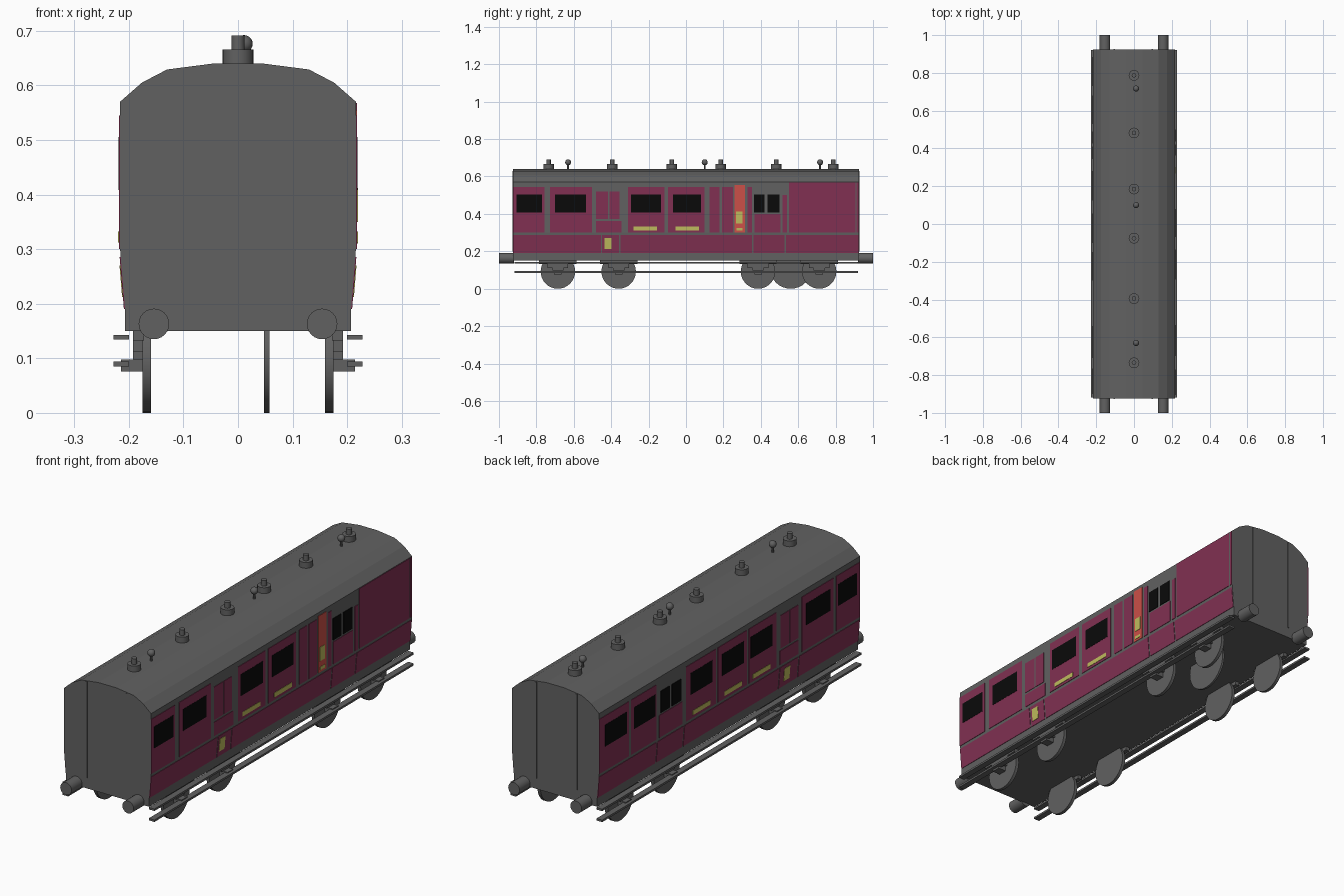
import bpy, bmesh, math
from mathutils import Matrix

if "Cube" in bpy.data.objects:
    bpy.data.objects.remove(bpy.data.objects["Cube"])


def material(name, rgb):
    m = bpy.data.materials.new(name)
    m.diffuse_color = (*rgb, 1)
    m.use_nodes = True
    m.node_tree.nodes["Principled BSDF"].inputs["Base Color"].default_value = m.diffuse_color
    return m


GREY = material("dark grey", (0.12, 0.12, 0.12))
MAROON = material("maroon", (0.22, 0.03, 0.085))
BLACK = material("window black", (0.003, 0.003, 0.003))
RED = material("red", (0.60, 0.08, 0.065))
YELLOW = material("pale yellow", (0.52, 0.50, 0.11))


def finish(name, bm, mat, smooth=False):
    bmesh.ops.recalc_face_normals(bm, faces=bm.faces)
    me = bpy.data.meshes.new(name)
    bm.to_mesh(me)
    bm.free()
    me.materials.append(mat)
    ob = bpy.data.objects.new(name, me)
    bpy.context.collection.objects.link(ob)
    if smooth:
        bpy.context.view_layer.objects.active = ob
        ob.select_set(True)
        bpy.ops.object.shade_smooth_by_angle(angle=math.radians(35))
        ob.select_set(False)
    return ob


def add_box(bm, x0, x1, y0, y1, z0, z1):
    m = Matrix.Translation(((x0 + x1) / 2, (y0 + y1) / 2, (z0 + z1) / 2))
    bmesh.ops.create_cube(bm, size=1, matrix=m @ Matrix.Diagonal((abs(x1 - x0), y1 - y0, z1 - z0, 1)))


def add_cyl(bm, centre, r, depth, axis="Z", n=24):
    rot = {"Z": Matrix(), "X": Matrix.Rotation(math.pi / 2, 4, "Y"), "Y": Matrix.Rotation(math.pi / 2, 4, "X")}[axis]
    bmesh.ops.create_cone(bm, cap_ends=True, segments=n, radius1=r, radius2=r, depth=depth,
                          matrix=Matrix.Translation(centre) @ rot)


# Body and roof: extruded cross-section
HALF = [(0.207, 0.15), (0.207, 0.19), (0.216, 0.30), (0.216, 0.57), (0.176, 0.605), (0.13, 0.629), (0.045, 0.64)]
bm = bmesh.new()
outline = HALF + [(-x, z) for x, z in reversed(HALF)]
face = bm.faces.new([bm.verts.new((x, -0.925, z)) for x, z in outline])
ext = bmesh.ops.extrude_face_region(bm, geom=[face])
bmesh.ops.translate(bm, vec=(0, 1.85, 0), verts=[v for v in ext["geom"] if isinstance(v, bmesh.types.BMVert)])
finish("carriage_body", bm, GREY)


# Thin plates that follow the side of the body
def side_x(z):
    return 0.207 + 0.009 * min(max((z - 0.19) / 0.11, 0), 1)


def plates(name, side, rects, mat, offset):
    bm = bmesh.new()
    for y0, y1, z0, z1 in rects:
        ring = [(side_x(z) + o, z) for z, o in ((z0, -0.001), (z0, offset), (z1, offset), (z1, -0.001))]
        ends = [[bm.verts.new((side * x, y, z)) for x, z in ring] for y in (y0, y1)]
        bm.faces.new(ends[0])
        bm.faces.new(ends[1])
        for i in range(4):
            j = (i + 1) % 4
            bm.faces.new((ends[0][i], ends[0][j], ends[1][j], ends[1][i]))
    finish(name, bm, mat)


def tall(spans, z0=0.3, z1=0.545):
    return [(a, b, z0, z1) for a, b in spans]


# Right side panels, windows and markings
right_panels = (
    tall([(-0.925, -0.455), (-0.448, -0.357), (-0.35, 0.353), (0.361, 0.527), (0.534, 0.923)], 0.19, 0.286)
    + tall([(-0.925, -0.757), (-0.727, -0.503), (-0.31, -0.115), (-0.095, 0.10), (0.125, 0.18), (0.192, 0.25), (0.328, 0.352)])
    + tall([(-0.48, -0.345)], 0.3, 0.362) + tall([(-0.48, -0.418), (-0.41, -0.355)], 0.372, 0.52)
    + tall([(0.365, 0.505)], 0.3, 0.40) + tall([(0.517, 0.54)], 0.3, 0.50)
    + tall([(0.55, 0.905), (0.912, 0.923)], 0.3, 0.568))
plates("right_panels", 1, right_panels, MAROON, 0.002)
plates("right_windows", 1, tall([(-0.905, -0.77), (-0.70, -0.535), (-0.295, -0.135), (-0.07, 0.08),
                                 (0.363, 0.42), (0.437, 0.50)], 0.408, 0.505), BLACK, 0.003)
plates("right_red_panel", 1, [(0.26, 0.315, 0.3, 0.555)], RED, 0.002)
plates("right_yellow_plates", 1, [(-0.28, -0.155, 0.312, 0.332), (-0.055, 0.07, 0.312, 0.332),
                                  (-0.437, -0.398, 0.212, 0.27), (0.267, 0.303, 0.35, 0.412),
                                  (0.270, 0.302, 0.31, 0.324)], YELLOW, 0.0035)

# Left side panels, windows and markings
left_panels = (
    tall([(-0.923, -0.494), (-0.486, -0.357), (-0.35, 0.318), (0.326, 0.51), (0.517, 0.925)], 0.19, 0.286)
    + tall([(-0.923, -0.755), (-0.735, -0.51), (-0.33, -0.135), (-0.12, 0.085), (0.10, 0.31), (0.52, 0.70), (0.715, 0.925)])
    + tall([(-0.485, -0.355)], 0.3, 0.362) + tall([(-0.485, -0.425), (-0.417, -0.36)], 0.372, 0.52)
    + tall([(0.335, 0.50)], 0.3, 0.40))
plates("left_panels", -1, left_panels, MAROON, 0.002)
plates("left_windows", -1, tall([(-0.90, -0.765), (-0.71, -0.54), (-0.30, -0.147), (-0.10, 0.055), (0.125, 0.28),
                                 (0.345, 0.41), (0.427, 0.49), (0.53, 0.68), (0.73, 0.885)], 0.408, 0.505), BLACK, 0.003)
plates("left_yellow_plates", -1, [(-0.285, -0.16, 0.312, 0.332), (-0.085, 0.04, 0.312, 0.332),
                                  (0.14, 0.265, 0.312, 0.332), (-0.43, -0.39, 0.212, 0.27)], YELLOW, 0.0035)

# End strips, buffers, footboards
bm = bmesh.new()
for end in (-1, 1):
    for x in (-0.104, 0.096):
        add_box(bm, x - 0.004, x + 0.004, end * 0.926 - 0.0015, end * 0.926 + 0.0015, 0.198, 0.63)
finish("end_strips", bm, GREY)

bm = bmesh.new()
for x in (-0.154, 0.154):
    for y in (-0.96, 0.96):
        add_cyl(bm, (x, y, 0.163), 0.028, 0.08, "Y")
finish("buffers", bm, GREY, True)

bm = bmesh.new()
for s in (-1, 1):
    add_box(bm, s * 0.20, s * 0.228, -0.918, 0.92, 0.134, 0.143)
    add_box(bm, s * 0.20, s * 0.228, -0.918, 0.92, 0.085, 0.094)
finish("footboards", bm, GREY)

# Wheels, springs and axle boxes
AXLES = (-0.685, -0.36, 0.385, 0.712)
wheels, springs = bmesh.new(), bmesh.new()
for y in AXLES:
    for s in (-1, 1):
        add_cyl(wheels, (s * 0.167, y, 0.092), 0.092, 0.015, "X", 32)
        a, b = s * 0.172, s * 0.192
        add_box(springs, a, b, y - 0.10, y + 0.10, 0.133, 0.15)
        add_box(springs, a, b, y - 0.055, y + 0.055, 0.112, 0.133)
        add_box(springs, a, b, y - 0.03, y + 0.03, 0.098, 0.112)
        add_box(springs, a, s * 0.214, y - 0.02, y + 0.02, 0.076, 0.098)
finish("wheels", wheels, GREY, True)
finish("springs_and_axle_boxes", springs, GREY)

# Single larger wheel under the floor
bm = bmesh.new()
add_cyl(bm, (0.053, 0.56, 0.112), 0.112, 0.01, "X", 32)
finish("underfloor_wheel", bm, GREY, True)

# Roof vents and lamps
bm = bmesh.new()
for y in (0.787, 0.482, 0.185, -0.075, -0.395, -0.735):
    add_cyl(bm, (0, y, 0.651), 0.028, 0.03)
    add_cyl(bm, (0, y, 0.678), 0.012, 0.026)
finish("roof_vents", bm, GREY, True)

bm = bmesh.new()
for y in (0.717, 0.10, -0.63):
    add_cyl(bm, (0.011, y, 0.651), 0.005, 0.03, n=10)
    bmesh.ops.create_uvsphere(bm, u_segments=16, v_segments=10, radius=0.016, matrix=Matrix.Translation((0.011, y, 0.676)))
finish("roof_lamps", bm, GREY, True)
